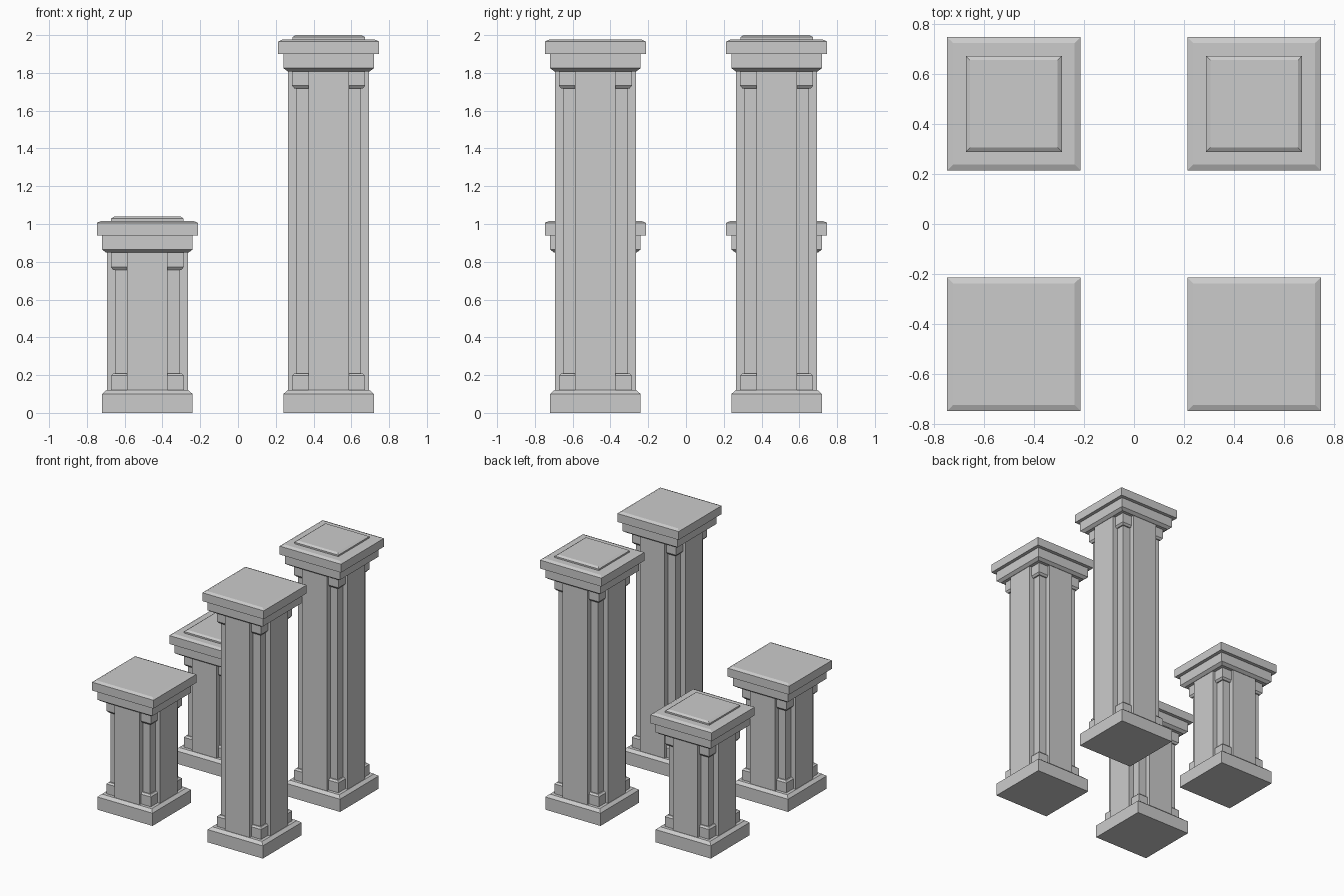
import bpy
import bmesh

if "Cube" in bpy.data.objects:
    bpy.data.objects.remove(bpy.data.objects["Cube"])


def stack(name, x, y, profile):
    """Square part lofted through (half_x, half_y, z) levels."""
    bm = bmesh.new()
    rings = []
    for hx, hy, z in profile:
        rings.append([bm.verts.new((sx * hx, sy * hy, z))
                      for sx, sy in ((-1, -1), (1, -1), (1, 1), (-1, 1))])
    bm.faces.new(rings[0][::-1])
    bm.faces.new(rings[-1])
    for a, b in zip(rings, rings[1:]):
        for i in range(4):
            j = (i + 1) % 4
            bm.faces.new((a[i], a[j], b[j], b[i]))
    mesh = bpy.data.meshes.new(name)
    bm.to_mesh(mesh)
    bm.free()
    obj = bpy.data.objects.new(name, mesh)
    obj.location = (x, y, 0)
    bpy.context.collection.objects.link(obj)


def square(*levels):
    return [(h, h, z) for h, z in levels]


def pillar(name, x, y, top, raised_panel):
    d = top - 2.0  # height shift relative to the tall pillar
    # plinth with chamfered top edge
    stack(name + "_base", x, y, square((0.24, 0), (0.24, 0.10), (0.217, 0.12)))
    # square core and the raised face strips crossing it
    z0, z1 = 0.115, 1.82 + d
    stack(name + "_shaft", x, y, square((0.172, z0), (0.172, z1)))
    stack(name + "_front_back_strip", x, y, [(0.108, 0.214, z0), (0.108, 0.214, z1)])
    stack(name + "_side_strip", x, y, [(0.214, 0.108, z0), (0.214, 0.108, z1)])
    # corner blocks showing between the strips
    stack(name + "_lower_corner_blocks", x, y,
          square((0.193, z0), (0.193, 0.197), (0.181, 0.209)))
    stack(name + "_upper_corner_blocks", x, y,
          square((0.181, 1.717 + d), (0.193, 1.732 + d), (0.193, z1)))
    # stepped capital
    stack(name + "_capital", x, y,
          square((0.217, 1.808 + d), (0.24, 1.825 + d), (0.24, 1.90 + d),
                 (0.267, 1.90 + d), (0.267, 1.966 + d), (0.243, 1.977 + d)))
    # raised panel on the cap
    if raised_panel:
        stack(name + "_top_panel", x, y,
              square((0.192, 1.97 + d), (0.192, 1.989 + d), (0.175, 2.0 + d)))


# tall pair on the right, short pair on the left, raised panels at the back
for side, x, top in (("short", -0.48, 1.04), ("tall", 0.48, 2.0)):
    for place, y in (("front", -0.48), ("back", 0.48)):
        pillar(f"{side}_{place}_pillar", x, y, top, place == "back")
